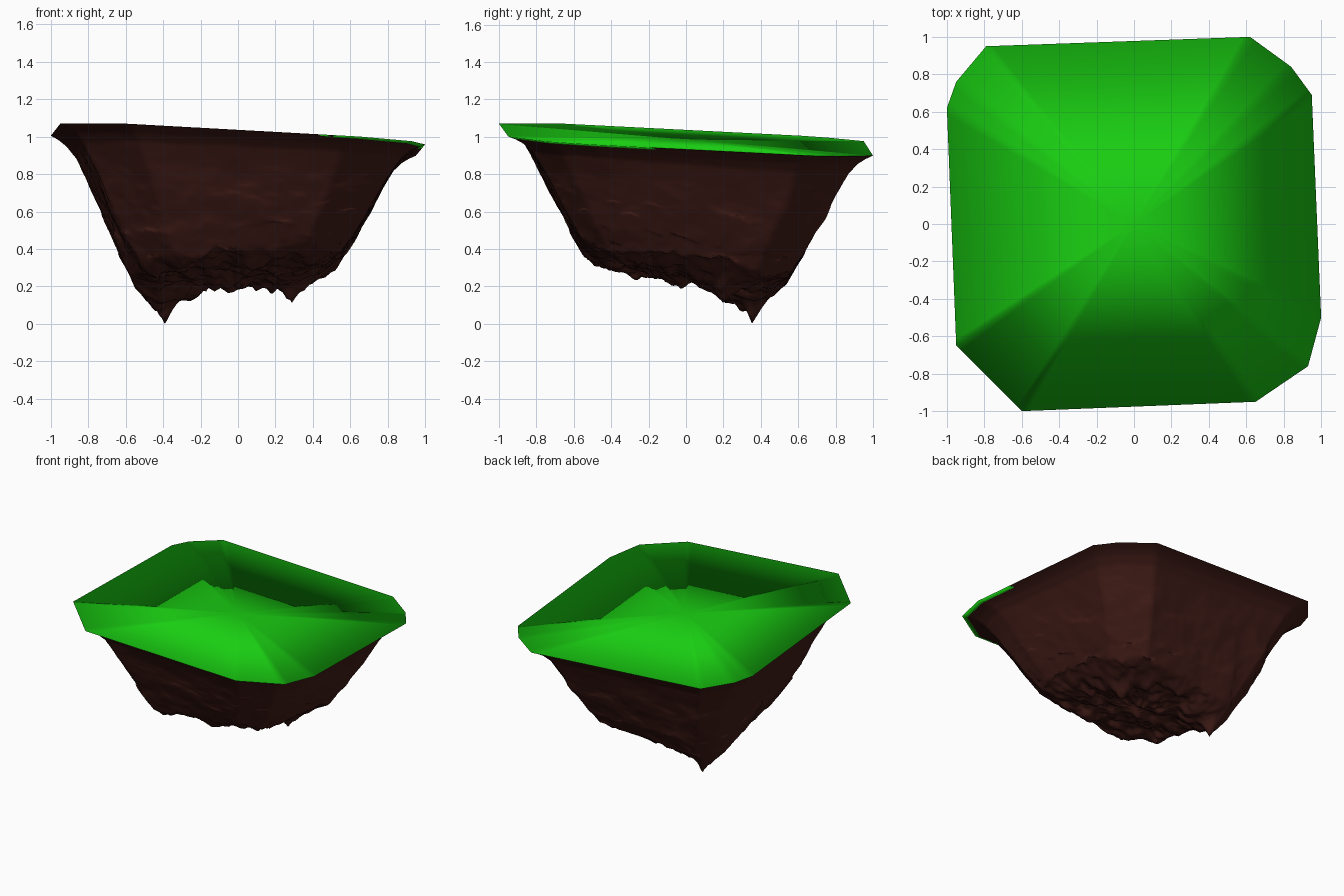
import bpy, math
from mathutils import Vector, noise

if "Cube" in bpy.data.objects:
    bpy.data.objects.remove(bpy.data.objects["Cube"])

# Outline of the tilted flat top, counter-clockwise from above
OUTLINE = [(-.60, -1), (.65, -.95), (.93, -.76), (1, -.5), (.95, .69), (.84, .84),
           (.62, 1), (-.79, .95), (-.95, .76), (-1, .62), (-.95, -.65)]
# Cliff profile: (scale of outline, height fraction between floor and rim)
PROFILE = [(1, 1), (.96, .975), (.92, .94), (.87, .87), (.80, .70), (.72, .48),
           (.63, .25), (.55, .08), (.45, .02), (0, 0)]
# Hanging spikes: x, y, depth, radius
SPIKES = [(-.39, .35, .19, .08), (.29, .2, .12, .08), (-.48, .2, .06, .12),
          (.03, .1, .05, .1), (.1, .3, .05, .07)]


def rim_z(x, y):
    return .985 - .053 * x - .053 * y


def floor_z(x, y):
    z = .27 + .08 * x - .14 * y
    for sx, sy, depth, rad in SPIKES:
        z -= depth * math.exp(-math.hypot(x - sx, y - sy) / rad)
    return z


def resample(points, step, closed):
    out = []
    pairs = list(zip(points, points[1:] + points[:1] if closed else points[1:]))
    for a, b in pairs:
        a, b = Vector(a), Vector(b)
        n = max(1, round((b - a).length / step))
        out += [a.lerp(b, i / n) for i in range(n)]
    return out if closed else out + [Vector(points[-1])]


def bridge(r0, r1, n):
    return [(r0 + i, r1 + i, r1 + (i + 1) % n, r0 + (i + 1) % n) for i in range(n)]


def make(name, verts, faces, color):
    me = bpy.data.meshes.new(name)
    me.from_pydata(verts, [], faces)
    me.polygons.foreach_set("use_smooth", [True] * len(me.polygons))
    me.update()
    mat = bpy.data.materials.new(name)
    mat.diffuse_color = color
    mat.use_nodes = True
    mat.node_tree.nodes["Principled BSDF"].inputs["Base Color"].default_value = mat.diffuse_color
    me.materials.append(mat)
    ob = bpy.data.objects.new(name, me)
    bpy.context.collection.objects.link(ob)


rim = resample(OUTLINE, .035, True)
N = len(rim)

# Grass: flat fan with a small tucked-under lip that rounds its shading
verts = [(p.x, p.y, rim_z(*p)) for p in rim]
verts += [(p.x * .97, p.y * .97, rim_z(*p) - .011) for p in rim]
verts.append((0, 0, rim_z(0, 0)))
faces = [(2 * N, i, (i + 1) % N) for i in range(N)] + bridge(0, N, N)
make("grass_top", verts, faces, (.01, .62, .006, 1))

# Rock: the outline lofted down the cliff profile, roughened towards the bottom
prof = resample(PROFILE, .022, False)[:-1]
verts, weights = [], []
for s, h in prof:
    for p in rim:
        x, y = p.x * s, p.y * s
        w = (1 - h) * min(1, s / .15)
        q = Vector((x, y, h * .8))
        big = noise.fractal(q * 4.5, .9, 2.1, 4)
        fine = noise.fractal(q * 11 + Vector((7, 3, 1)), .8, 2.1, 3)
        r = 1 + w * (.07 * big + .025 * fine)
        x, y = x * r, y * r
        z = h * rim_z(*p) + (1 - h) * floor_z(x, y)
        verts.append(Vector((x, y, z + (1 - h) * (.045 * big + .03 * fine))))
        weights.append(1 - h)
lowest = min(v.z for v in verts)
for v, w in zip(verts, weights):
    v.z = max(0, v.z - lowest * w)
verts.append(sum(verts[-N:], Vector()) / N)
faces = [f for k in range(len(prof) - 1) for f in bridge(k * N, (k + 1) * N, N)]
last, tip = (len(prof) - 1) * N, len(verts) - 1
faces += [(last + i, tip, last + (i + 1) % N) for i in range(N)]
make("rock_underside", verts, faces, (.05, .011, .008, 1))
